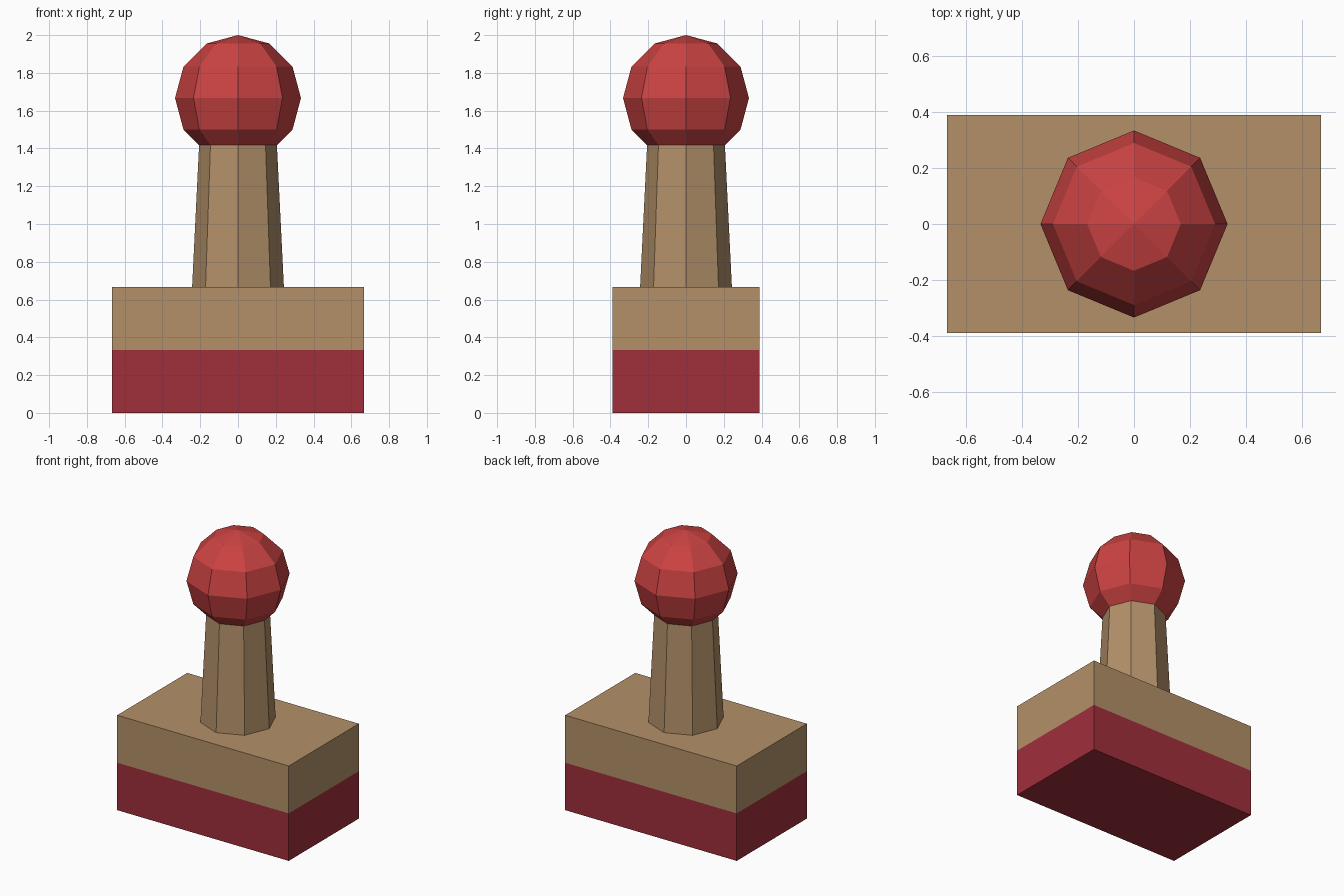
import bpy, bmesh
from mathutils import Matrix

if "Cube" in bpy.data.objects:
    bpy.data.objects.remove(bpy.data.objects["Cube"])


def material(name, color):
    m = bpy.data.materials.new(name)
    m.diffuse_color = (*color, 1)
    m.use_nodes = True
    m.node_tree.nodes["Principled BSDF"].inputs["Base Color"].default_value = m.diffuse_color
    return m


def finish(name, bm, *mats):
    bmesh.ops.recalc_face_normals(bm, faces=bm.faces)
    mesh = bpy.data.meshes.new(name)
    bm.to_mesh(mesh)
    bm.free()
    for m in mats:
        mesh.materials.append(m)
    obj = bpy.data.objects.new(name, mesh)
    bpy.context.collection.objects.link(obj)
    return obj


wood = material("wood", (0.45, 0.28, 0.14))
crimson = material("crimson", (0.35, 0.028, 0.044))
red = material("red", (0.60, 0.055, 0.055))

HALF = 1 / 3          # height of each colour band
BLOCK_TOP = 2 * HALF
BALL_R = 1 / 3

# Block: one box split at mid height, crimson below and wood above
bm = bmesh.new()
bmesh.ops.create_cube(bm, size=1, matrix=Matrix.Translation((0, 0, HALF))
                      @ Matrix.Diagonal((4 / 3, 0.778, BLOCK_TOP, 1)))
bmesh.ops.bisect_plane(bm, geom=bm.verts[:] + bm.edges[:] + bm.faces[:],
                       plane_co=(0, 0, HALF), plane_no=(0, 0, 1))
for f in bm.faces:
    f.material_index = 1 if f.calc_center_median().z < HALF else 0
finish("block", bm, wood, crimson)

# Handle: tapered octagonal post, running up into the ball
bm = bmesh.new()
bottom, top = BLOCK_TOP, 1.5
bmesh.ops.create_cone(bm, segments=8, cap_ends=False, radius1=0.243,
                      radius2=0.202, depth=top - bottom,
                      matrix=Matrix.Translation((0, 0, (top + bottom) / 2)))
finish("handle", bm, wood)

# Knob: faceted ball on top
bm = bmesh.new()
bmesh.ops.create_uvsphere(bm, u_segments=8, v_segments=6, radius=BALL_R,
                          matrix=Matrix.Translation((0, 0, 2 - BALL_R)))
finish("knob", bm, red)
